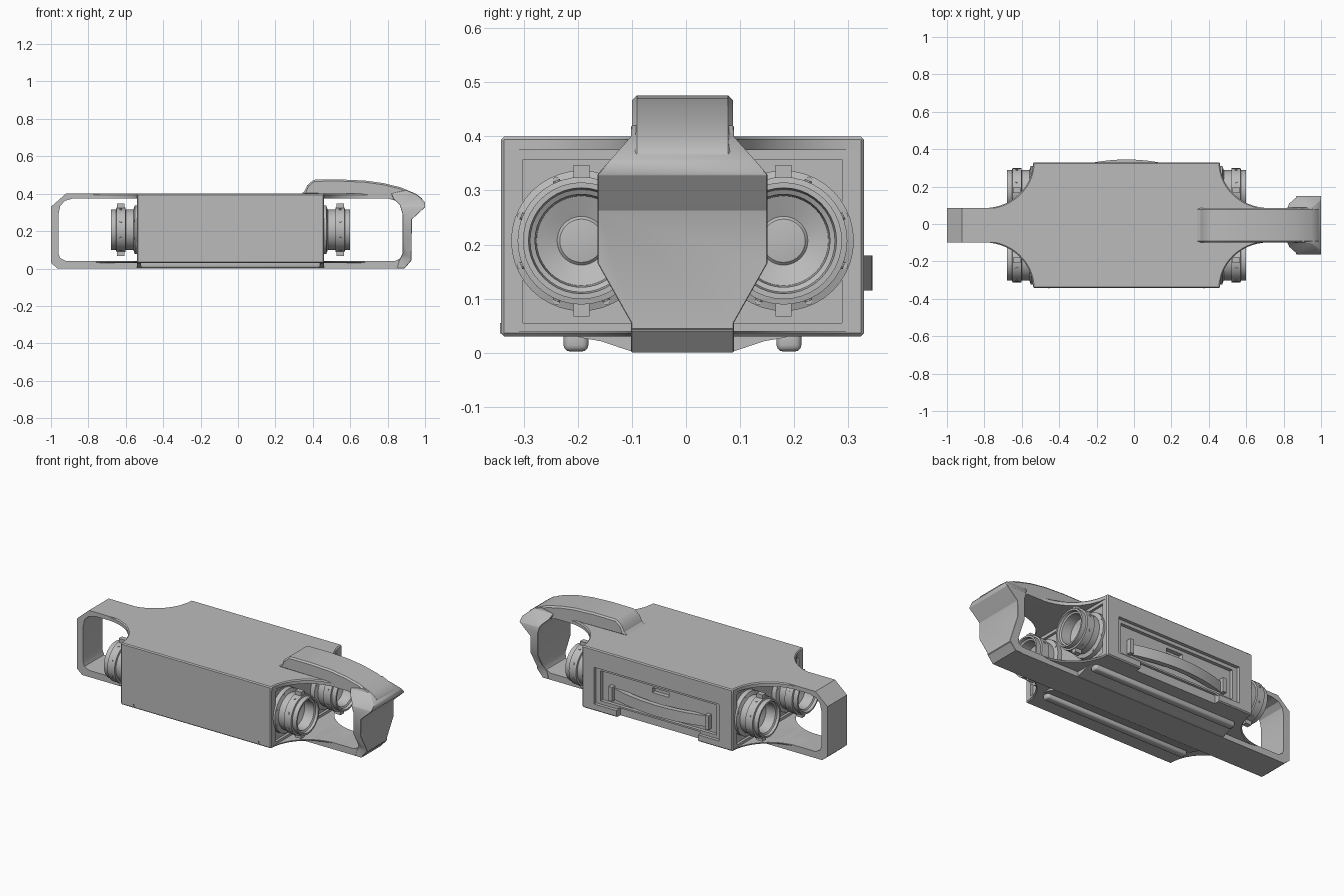
import bpy, bmesh, math
from mathutils import Matrix, Vector

cube = bpy.data.objects.get("Cube")
if cube:
    bpy.data.objects.remove(cube, do_unlink=True)

CX, CY = -0.04, -0.0065      # centre of the main body
HALF_X, HALF_Y = 0.5, 0.336
STRIP = 0.093                # half width of the handle strip

grey = bpy.data.materials.new("neutral_grey")
grey.diffuse_color = (0.5, 0.5, 0.5, 1)
grey.use_nodes = True
grey.node_tree.nodes["Principled BSDF"].inputs["Base Color"].default_value = (0.5, 0.5, 0.5, 1)


def make(name, bm):
    bmesh.ops.recalc_face_normals(bm, faces=bm.faces)
    me = bpy.data.meshes.new(name)
    bm.to_mesh(me)
    bm.free()
    me.materials.append(grey)
    ob = bpy.data.objects.new(name, me)
    bpy.context.collection.objects.link(ob)
    return ob


def prism(name, pts, axis, lo, hi):
    """Extrude a 2D outline along one axis."""
    place = {"x": lambda a, b, t: (t, a, b),
             "y": lambda a, b, t: (a, t, b),
             "z": lambda a, b, t: (a, b, t)}[axis]
    bm = bmesh.new()
    low = [bm.verts.new(place(a, b, lo)) for a, b in pts]
    high = [bm.verts.new(place(a, b, hi)) for a, b in pts]
    bm.faces.new(low)
    bm.faces.new(high)
    for i in range(len(pts)):
        j = (i + 1) % len(pts)
        bm.faces.new((low[i], low[j], high[j], high[i]))
    return make(name, bm)


def box(name, x, y, z):
    return prism(name, [(x[0], y[0]), (x[1], y[0]), (x[1], y[1]), (x[0], y[1])], "z", *z)


def apply(ob, mod):
    bpy.context.view_layer.objects.active = ob
    bpy.ops.object.modifier_apply(modifier=mod.name)


def boolean(ob, other, operation="DIFFERENCE"):
    mod = ob.modifiers.new("cut", "BOOLEAN")
    mod.operation, mod.solver, mod.object = operation, "EXACT", other
    apply(ob, mod)
    bpy.data.objects.remove(other, do_unlink=True)


def bevel(ob, width, segments=1):
    mod = ob.modifiers.new("bevel", "BEVEL")
    mod.width, mod.segments = width, segments
    mod.limit_method, mod.angle_limit = "ANGLE", math.radians(40)
    apply(ob, mod)


def cut_handle_holes(ob, start):
    """Rounded openings between the body ends and the end handles."""
    outline = [(start, 0.04), (0.38, 0.04), (0.41, 0.055), (0.42, 0.08), (0.42, 0.29),
               (0.41, 0.335), (0.385, 0.362), (0.34, 0.375), (start, 0.375)]
    for s in (-1, 1):
        pts = [(CX + s * (HALF_X + d), z) for d, z in outline]
        boolean(ob, prism("hole_cutter", pts, "y", -0.6, 0.6))


# Body with concave flares running out to the handles
quarter = []
for i in range(15):
    a = math.pi / 2 * i / 14
    quarter.append((HALF_X + 0.26 * (1 - math.cos(a)),
                    HALF_Y - (HALF_Y - STRIP + 0.001) * math.sin(a)))
plan = [(x, y) for x, y in quarter] + [(x, -y) for x, y in reversed(quarter)]
plan += [(-x, -y) for x, y in quarter] + [(-x, y) for x, y in reversed(quarter)]
body = prism("body_shell", [(CX + x, CY + y) for x, y in plan], "z", 0.03, 0.40)
bevel(body, 0.006)
cut_handle_holes(body, 0)
for s in (-1, 1):
    xs = sorted((CX + s * (HALF_X - 0.015), CX + s * (HALF_X + 0.1)))
    boolean(body, box("end_recess_cutter", xs, (CY - 0.295, CY + 0.295), (0.055, 0.357)))

# Stepped recess, slot and lower notch in the back
back = CY + HALF_Y
for xs, depth, zs in (((-0.45, 0.38), 0.02, (0.07, 0.29)),
                      ((-0.42, 0.35), 0.04, (0.09, 0.27)),
                      ((-0.09, 0.02), 0.065, (0.22, 0.25)),
                      ((-0.31, 0.23), 0.035, (0.0, 0.08))):
    boolean(body, box("back_cutter", xs, (back - depth, 0.5), zs))

# Strip that forms the end handles and the bottom spine
loop = prism("handle_loop", [(-1, 0.03), (-0.965, 0), (0.89, 0), (0.925, 0.04), (0.925, 0.3),
                             (0.9, 0.4), (-0.92, 0.4), (-1, 0.33)],
             "y", CY - STRIP, CY + STRIP)
cut_handle_holes(loop, -0.015)

# Sloped sides of the bottom spine
spine = [(0.2, 0.034), (0.19, 0.028), (0.15, 0.021), (0.115, 0.009), (0.09, 0.001)]
prism("spine_slopes", [(CY + y, z) for y, z in spine] + [(CY - y, z) for y, z in reversed(spine)],
      "x", CX - HALF_X, CX + HALF_X)

# Arched top grip sweeping over the guarded handle
grip = prism("top_grip", [(0.33, 0.395), (0.355, 0.412), (0.37, 0.445), (0.405, 0.475),
                          (0.55, 0.476), (0.68, 0.47), (0.78, 0.456), (0.87, 0.434),
                          (0.95, 0.4), (0.99, 0.37), (0.99, 0.34), (0.93, 0.33),
                          (0.86, 0.375), (0.7, 0.39)],
             "y", CY - STRIP, CY + STRIP)
bevel(grip, 0.01)

# Wide knuckle guard, shaped by its side and end outlines
guard = prism("knuckle_guard", [(0.82, 0.40), (0.9, 0.42), (0.96, 0.392), (1.0, 0.355),
                                (1.0, 0.328), (0.93, 0.263), (0.927, 0.045), (0.89, 0.001),
                                (0.85, 0.001), (0.86, 0.04), (0.88, 0.08), (0.88, 0.29),
                                (0.865, 0.34), (0.83, 0.375)],
              "y", -0.3, 0.3)
half = [(STRIP + 0.002, -0.02), (STRIP + 0.002, 0.055), (0.157, 0.165), (0.157, 0.33),
        (STRIP + 0.002, 0.40), (STRIP + 0.002, 0.5)]
outline = [(CY + y, z) for y, z in half] + [(CY - y, z) for y, z in reversed(half)]
boolean(guard, prism("guard_outline", outline, "x", 0.7, 1.1), "INTERSECT")
bevel(guard, 0.008)

# Lens barrels: (distance from body end, radius)
profile = [(-0.016, 0), (-0.016, 0.13), (0.012, 0.13), (0.016, 0.118), (0.02, 0.108),
           (0.06, 0.108), (0.062, 0.118), (0.11, 0.118), (0.112, 0.108), (0.14, 0.108),
           (0.14, 0.098), (0.125, 0.095), (0.12, 0.086), (0.06, 0.083), (0.055, 0.07),
           (0.045, 0.045), (0.05, 0.04), (0.055, 0)]


def lens(name, s, y0):
    x0, z0, n = CX + s * HALF_X, 0.207, 40
    bm = bmesh.new()
    rings = []
    for d, r in profile:
        rings.append([bm.verts.new((x0 + s * d, y0 + r * math.cos(math.tau * k / n),
                                    z0 + r * math.sin(math.tau * k / n))) for k in range(n)])
    for a, b in zip(rings, rings[1:]):
        for k in range(n):
            bm.faces.new((a[k], a[k - 1], b[k - 1], b[k]))
    bmesh.ops.remove_doubles(bm, verts=bm.verts, dist=1e-5)
    # Clamp lugs above and below
    for up in (-1, 1):
        m = Matrix.Translation((x0 + s * 0.086, y0, z0 + up * 0.125))
        bmesh.ops.create_cube(bm, size=1, matrix=m @ Matrix.Diagonal((0.04, 0.03, 0.03, 1)))
    # Flange screws and ring studs
    for k in range(8):
        turn = Matrix.Rotation(math.tau * (k + 0.5) / 8, 4, "X")
        for d, r, rad, tilt in ((0.012, 0.122, 0.006, "Y"), (0.086, 0.117, 0.007, "Z")):
            m = Matrix.Translation((x0 + s * d, y0, z0)) @ turn @ Matrix.Translation((0, 0, r))
            if tilt == "Y":
                m = m @ Matrix.Rotation(math.pi / 2, 4, "Y")
            bmesh.ops.create_cone(bm, cap_ends=True, segments=10, radius1=rad, radius2=rad,
                                  depth=0.008, matrix=m)
    make(name, bm)


for s, end in ((1, "left"), (-1, "right")):
    lens(end + "_front_lens", s, CY - 0.187)
    lens(end + "_back_lens", s, CY + 0.187)

# Bowed bar in the back recess with its end brackets
arc = [(CX + 0.31 * t / 10, 0.345 - 0.05 * (t / 10) ** 2) for t in range(-10, 11)]
prism("bowed_bar", arc + [(x, y - 0.03) for x, y in reversed(arc)], "z", 0.115, 0.18)
for s, end in ((1, "left"), (-1, "right")):
    x = CX + s * 0.32
    box(end + "_bar_bracket", (x - 0.012, x + 0.012), (0.28, 0.318), (0.11, 0.195))

# Bottom rails and small marks on the front
for s, side in ((1, "back"), (-1, "front")):
    y = CY + s * 0.197
    rail = box(side + "_bottom_rail", (-0.52, 0.44), (y - 0.023, y + 0.023), (0.002, 0.045))
    bevel(rail, 0.012, 3)
    x = CX + s * 0.415
    box(side + "_seam_mark", (x - 0.003, x + 0.003), (CY - HALF_Y - 0.002, CY - HALF_Y + 0.01),
        (0.035, 0.055))

# Smooth the round parts and keep hard edges
for ob in bpy.context.scene.objects:
    ob.select_set(ob.type == "MESH")
bpy.context.view_layer.objects.active = body
bpy.ops.object.shade_smooth_by_angle(angle=math.radians(30))
